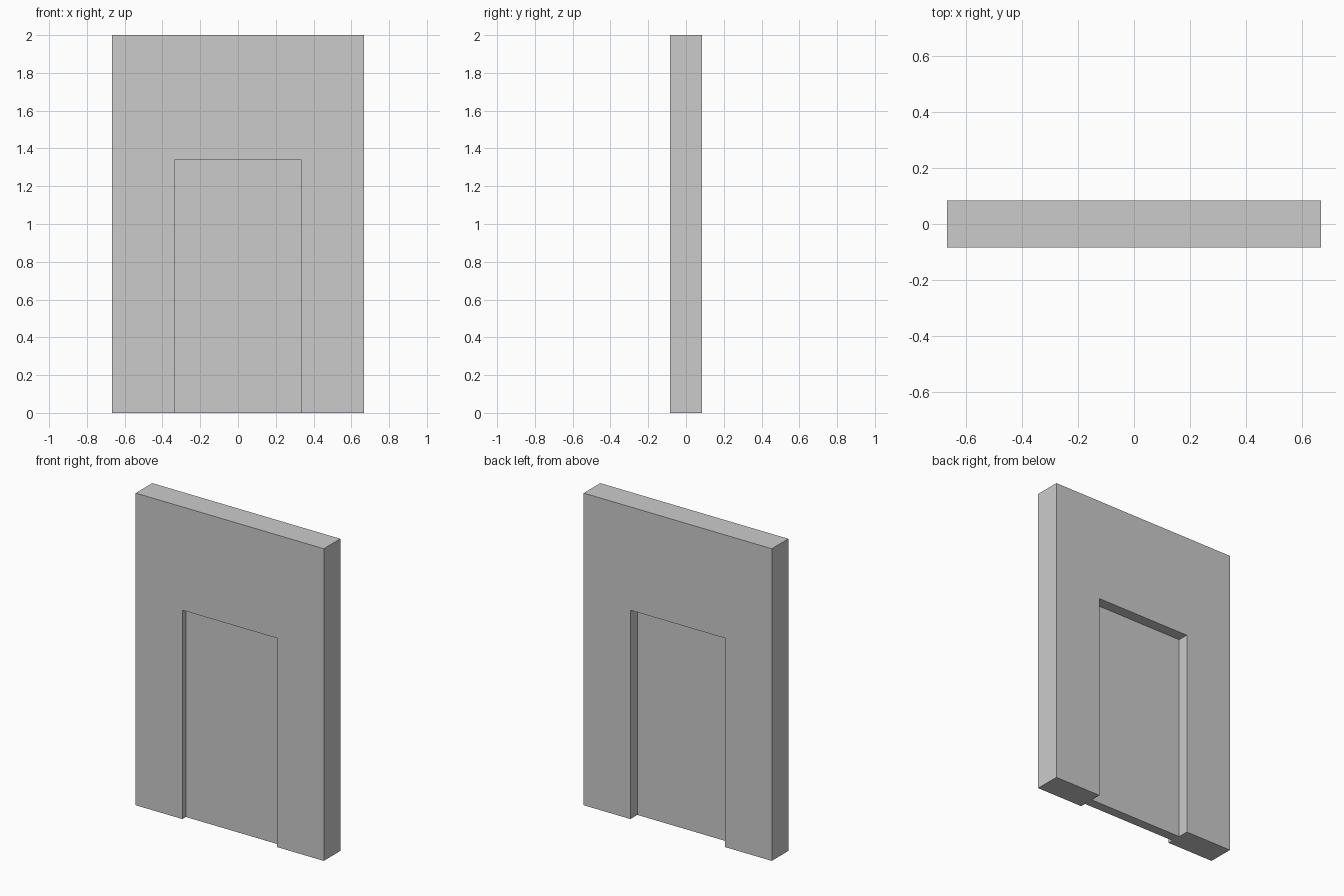
import bpy

if "Cube" in bpy.data.objects:
    bpy.data.objects.remove(bpy.data.objects["Cube"])

WALL_W, WALL_T, WALL_H = 1.333, 0.167, 2.0
DOOR_W, DOOR_H = 0.672, 1.338
FRONT_DEPTH, BACK_DEPTH = 0.035, 0.07


def box(name, x, y, z):
    """Box from (min, max) ranges on each axis."""
    r = (x, y, z)
    bpy.ops.mesh.primitive_cube_add(size=1, location=[(a + b) / 2 for a, b in r])
    ob = bpy.context.object
    ob.name = name
    ob.scale = [b - a for a, b in r]
    bpy.ops.object.transform_apply(location=True, rotation=False, scale=True)
    return ob


def cut(target, cutter):
    """Subtract the cutter from the target, then discard it."""
    cutter.hide_render = True
    mod = target.modifiers.new(cutter.name, 'BOOLEAN')
    mod.operation = 'DIFFERENCE'
    mod.solver = 'EXACT'
    mod.object = cutter
    bpy.context.view_layer.objects.active = target
    bpy.ops.object.modifier_apply(modifier=mod.name)
    bpy.data.objects.remove(cutter)


# Wall slab
half_t = WALL_T / 2
wall = box("doorway_wall", (-WALL_W / 2, WALL_W / 2), (-half_t, half_t), (0, WALL_H))

# Door recesses: shallow on the front, deeper on the back, leaving a thin panel
door_x, door_z = (-DOOR_W / 2, DOOR_W / 2), (-0.2, DOOR_H)
cut(wall, box("front_recess", door_x, (-half_t - 0.2, -half_t + FRONT_DEPTH), door_z))
cut(wall, box("back_recess", door_x, (half_t - BACK_DEPTH, half_t + 0.2), door_z))
